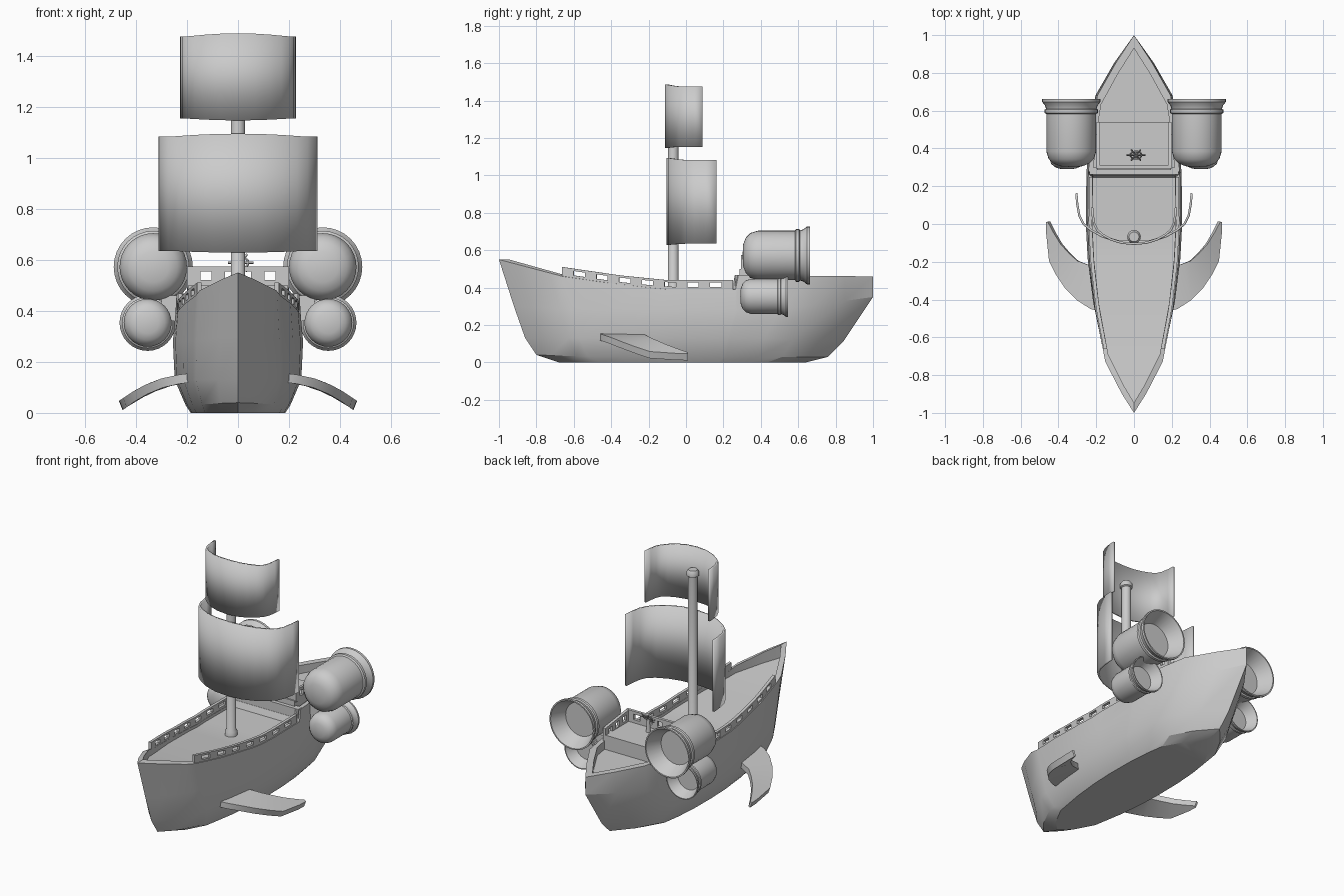
import bpy, bmesh, math
from mathutils import Vector, Matrix

if "Cube" in bpy.data.objects:
    bpy.data.objects.remove(bpy.data.objects["Cube"])

def interp(pts, t):
    for (a, va), (b, vb) in zip(pts, pts[1:]):
        if t <= b:
            return va + (vb - va) * (t - a) / (b - a)
    return pts[-1][1]

def finish(name, bm, angle=None):
    bmesh.ops.remove_doubles(bm, verts=bm.verts, dist=1e-5)
    bmesh.ops.recalc_face_normals(bm, faces=bm.faces)
    me = bpy.data.meshes.new(name)
    bm.to_mesh(me)
    bm.free()
    if angle:
        me.shade_smooth()
        me.set_sharp_from_angle(angle=math.radians(angle))
    ob = bpy.data.objects.new(name, me)
    bpy.context.collection.objects.link(ob)
    return ob

def skin(bm, rings, close=True, caps=False):
    rows = [[bm.verts.new(p) for p in r] for r in rings]
    n = len(rows[0])
    for a, b in zip(rows, rows[1:]):
        for i in range(n if close else n - 1):
            j = (i + 1) % n
            bm.faces.new((a[i], a[j], b[j], b[i]))
    if caps:
        bm.faces.new(rows[0])
        bm.faces.new(rows[-1])

def slab(bm, p, q, w, z0, z1):
    """Upright wall from p to q; z0 and z1 are offsets above the path."""
    p, q = Vector(p), Vector(q)
    d = (q - p)
    n = Vector((-d.y, d.x, 0)).normalized() * w / 2
    ring = lambda c: [c + n + Vector((0, 0, z0)), c - n + Vector((0, 0, z0)),
                      c - n + Vector((0, 0, z1)), c + n + Vector((0, 0, z1))]
    skin(bm, [ring(p), ring(q)], caps=True)

def box(bm, x0, x1, y0, y1, z0, z1):
    slab(bm, ((x0 + x1) / 2, y0, 0), ((x0 + x1) / 2, y1, 0), x1 - x0, z0, z1)

def lathe(name, profile, matrix, segs=32):
    """Revolve (radius, height) about local z."""
    bm = bmesh.new()
    skin(bm, [[matrix @ Vector((r * math.cos(2 * math.pi * i / segs),
                                r * math.sin(2 * math.pi * i / segs), h))
               for i in range(segs)] for r, h in profile])
    bmesh.ops.dissolve_degenerate(bm, dist=1e-5, edges=bm.edges)
    return finish(name, bm, 35)

def fence(bm, path, w, h):
    """Railing: alternate solid and pierced bays."""
    for i, (p, q) in enumerate(zip(path, path[1:])):
        if i % 2 == 0:
            slab(bm, p, q, w, -.01, h)
        else:
            slab(bm, p, q, w, -.01, h * .28)
            slab(bm, p, q, w, h * .75, h)

# Hull: lofted levels, each with its own length, beam and height
beam = [(-1, 0), (-.9, .065), (-.73, .155), (-.45, .21), (-.2, .24), (0, .25), (.265, .247),
        (.28, .246), (.5, .228), (.68, .198), (.85, .1), (1, 0)]
sheer = [(-1, .55), (-.66, .46), (-.35, .415), (-.1, .39), (.265, .39), (.28, .465), (1, .46)]
deck = [(-1, .47), (-.66, .425), (-.1, .372), (.265, .372), (.28, .41), (1, .41)]
flat = lambda b, m, s: [(-1, b), (-.6, m), (.5, m), (1, s)]
levels = [(.68, .64, .185, flat(0, 0, 0), .75), (.80, .76, .205, flat(.04, .03, .03), .8),
          (.86, .84, .248, flat(.13, .13, .11), .85), (.92, 1, .255, flat(.3, .28, .35), .95),
          (1, 1, .245, sheer, 1), (.945, .93, .22, sheer, 1), (.945, .93, .22, deck, 1)]
rings = []
for u in [-1, -.9, -.73, -.66, -.45, -.2, -.1, 0, .265, .28, .5, .68, .85, 1]:
    side = [Vector((max(interp(beam, u) / .25, 0) ** p * w, u * (yb if u < 0 else ys), interp(z, u)))
            for yb, ys, w, z, p in levels]
    rings.append(side + [Vector((-v.x, v.y, v.z)) for v in reversed(side)])
bm = bmesh.new()
skin(bm, rings)
bmesh.ops.dissolve_degenerate(bm, dist=1e-5, edges=bm.edges)
finish("hull", bm, 22)

# Pierced side railings along the main deck
for s, label in ((1, "right"), (-1, "left")):
    bm = bmesh.new()
    ys = [-.66 + .91 * i / 15 for i in range(16)]
    fence(bm, [(s * (interp(beam, y) * .98 - .014), y, interp(sheer, y)) for y in ys], .018, .05)
    finish(label + "_railing", bm)

# Raised helm platform with ledge and its own railings
bm = bmesh.new()
box(bm, -.235, .235, .262, .3, .36, .467)
box(bm, -.195, .195, .285, .54, .36, .5)
finish("helm_platform", bm)
bm = bmesh.new()
xs = [-.2, -.147, -.103, -.062, -.018, .018, .062, .103, .147, .2]
fence(bm, [(x, .302, .5) for x in xs[:4]], .018, .073)
fence(bm, [(x, .302, .5) for x in (-.062, -.05, -.018, .018, .05, .062)], .018, .073)
fence(bm, [(x, .302, .5) for x in xs[6:]], .018, .073)
for s in (1, -1):
    fence(bm, [(s * .19, .3 + .24 * i / 7, .5 - .03 * i / 7) for i in range(8)], .018, .073)
finish("helm_railing", bm)

# Steering wheel on a post
lathe("wheel_post", [(0, .49), (.014, .49), (.009, .58), (0, .58)],
      Matrix.Translation((.01, .36, 0)), 12)
tilt = Matrix.Translation((.01, .365, .588)) @ Matrix.Rotation(math.radians(50), 4, 'X')
tube = [(.03 + .005 * math.cos(a), .005 * math.sin(a)) for a in [math.pi / 3 * k for k in range(7)]]
lathe("wheel_rim", tube, tilt, 18)
bm = bmesh.new()
for k in range(3):
    bmesh.ops.create_cube(bm, size=1, matrix=tilt @ Matrix.Rotation(k * math.pi / 3, 4, 'Z')
                          @ Matrix.Diagonal((.1, .007, .007, 1)))
finish("wheel_spokes", bm)

# Mast with collars at foot and head
lathe("mast", [(0, .36), (.035, .36), (.035, .4), (.028, .41), (.028, 1.32), (.036, 1.325),
               (.036, 1.345), (.026, 1.36), (0, 1.36)], Matrix.Translation((0, -.068, 0)), 24)

# Billowed sails: (x, y) half section as fractions of half width and depth
section = [(1, 1), (.985, .78), (.95, .55), (.88, .38), (.75, .25), (.55, .12), (.3, .03), (0, 0)]
section += [(-x, y) for x, y in reversed(section[:-1])]
for name, w, y0, dep, z0, z1 in (("lower_sail", .305, -.097, .26, .635, 1.082),
                                 ("upper_sail", .222, -.105, .193, 1.153, 1.475)):
    bm = bmesh.new()
    bow = lambda x: .012 * max(0, 1 - (x / .85) ** 2)
    skin(bm, [[(x * w, y0 + y * dep, z0 - bow(x) * .6) for x, y in section],
              [(x * w, y0 + y * dep, z1 + bow(x)) for x, y in section]], close=False)
    ob = finish(name, bm, 40)
    mod = ob.modifiers.new("thickness", 'SOLIDIFY')
    mod.thickness = .012
    mod.offset = 0

# Engines: rounded nose, collar and flared hollow nozzle
engine = [(0, 0), (.06, .004), (.095, .018), (.12, .042), (.132, .082), (.132, .28), (.141, .286),
          (.141, .303), (.134, .308), (.139, .325), (.155, .345), (.155, .36), (.147, .36),
          (.105, .27), (0, .27)]
for s, label in ((1, "right"), (-1, "left")):
    for size, k, pos in (("large", 1, (.332, .302, .572)), ("small", .71, (.354, .29, .353))):
        m = Matrix.Translation((s * pos[0], pos[1], pos[2])) @ Matrix.Rotation(-math.pi / 2, 4, 'X')
        lathe(f"{label}_{size}_engine", [(r * k, h * k) for r, h in engine], m)
    bm = bmesh.new()
    box(bm, min(s * .2, s * .3), max(s * .2, s * .3), .38, .48, .36, .46)
    finish(label + "_engine_mount", bm)

    # Swept fins curving down and back
    lead = [(.19, -.46), (.23, -.45), (.3, -.405), (.365, -.34), (.415, -.265), (.45, -.195), (.465, -.05), (.467, .01)]
    trail = [(.19, -.222), (.21, -.227), (.26, -.21), (.3, -.195), (.345, -.155), (.39, -.105), (.43, -.04), (.457, .012)]
    drop = [(.19, .155), (.23, .15), (.3, .135), (.36, .112), (.41, .085), (.47, .045)]
    fin = []
    for a, b in zip(lead, trail):
        ring = []
        for (x, y), t in ((a, 0), (b, 0), (b, 1), (a, 1)):
            ring.append((s * (x - t * .055 * max(0, x - .2)), y, interp(drop, x) - .036 * t))
        fin.append(ring)
    bm = bmesh.new()
    skin(bm, fin, caps=True)
    finish(label + "_fin", bm, 25)
